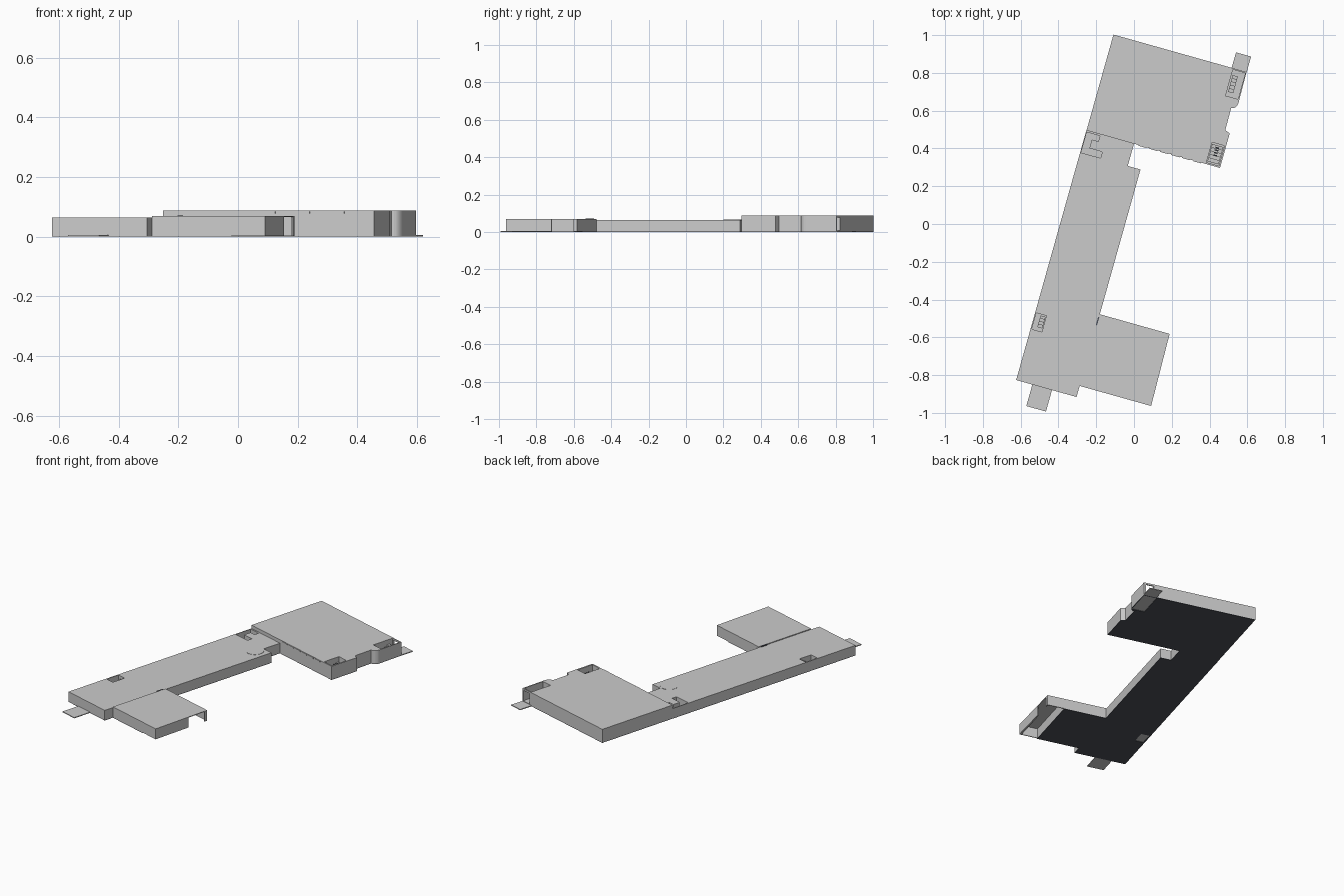
import bpy, bmesh, math
from mathutils import Matrix

if "Cube" in bpy.data.objects:
    bpy.data.objects.remove(bpy.data.objects["Cube"])

# The whole plan is turned about 15.7 degrees; parts are laid out in plan axes u, v
TURN = Matrix.Rotation(math.radians(-15.7), 4, 'Z')


def material(name, rgb):
    m = bpy.data.materials.new(name)
    m.diffuse_color = (*rgb, 1)
    m.use_nodes = True
    m.node_tree.nodes["Principled BSDF"].inputs["Base Color"].default_value = m.diffuse_color
    return m


GREY = material("pale_grey", (0.6, 0.6, 0.6))
DARK = material("dark_slate", (0.075, 0.082, 0.1))


def prism(name, outline, z0, z1, mat=GREY):
    bm = bmesh.new()
    face = bm.faces.new([bm.verts.new((u, v, z0)) for u, v in outline])
    top = bmesh.ops.extrude_face_region(bm, geom=[face])["geom"]
    bmesh.ops.translate(bm, vec=(0, 0, z1 - z0),
                        verts=[g for g in top if isinstance(g, bmesh.types.BMVert)])
    bmesh.ops.recalc_face_normals(bm, faces=bm.faces)
    bm.transform(TURN)
    me = bpy.data.meshes.new(name)
    bm.to_mesh(me)
    bm.free()
    me.materials.append(mat)
    ob = bpy.data.objects.new(name, me)
    bpy.context.collection.objects.link(ob)
    return ob


def box(name, u0, u1, v0, v1, z0, z1, mat=GREY):
    return prism(name, [(u0, v0), (u1, v0), (u1, v1), (u0, v1)], z0, z1, mat)


def cut(ob, outline, z0, z1):
    cutter = prism("cutter", outline, z0, z1)
    mod = ob.modifiers.new("cut", 'BOOLEAN')
    mod.operation, mod.solver, mod.object = 'DIFFERENCE', 'EXACT', cutter
    bpy.context.view_layer.objects.active = ob
    bpy.ops.object.modifier_apply(modifier=mod.name)
    bpy.data.objects.remove(cutter)


def rect(u0, u1, v0, v1):
    return [(u0, v0), (u1, v0), (u1, v1), (u0, v1)]


def stairs(name, u0, u1, v0, v1, height, steps):
    d = (v1 - v0) / steps
    pts_z = [height * (i + 1) / steps for i in range(steps)]
    for i, z in enumerate(pts_z):
        box(f"{name}_{i + 1}", u0, u1, v0 + i * d, v0 + (i + 1) * d, 0.006, 0.006 + z)


BASE = 0.003

# Plan outlines
round_corner = [(0.329 + 0.03 * math.cos(a), 0.766 + 0.035 * math.sin(a))
                for a in (math.radians(-90 + 15 * i) for i in range(7))]
block_plan = [(-0.376, 0.409), (0.358, 0.409), (0.358, 0.599), (0.331, 0.609),
              *round_corner, (0.356, 0.936), (-0.376, 0.936)]
long_plan = [(-0.377, -0.964), (-0.045, -0.964), (-0.045, 0.287), (-0.115, 0.287),
             (-0.115, 0.409), (-0.377, 0.409)]
wing_plan = [(-0.045, -0.903), (0.348, -0.903), (0.339, -0.509), (-0.045, -0.509)]

# Stairwell openings
west_well = rect(-0.370, -0.315, -0.682, -0.593)
link_well = [(-0.372, 0.288), (-0.265, 0.288), (-0.265, 0.322), (-0.336, 0.322),
             (-0.336, 0.370), (-0.300, 0.370), (-0.300, 0.400), (-0.372, 0.400)]
corner_well = rect(0.281, 0.349, 0.418, 0.528)
back_well = rect(0.283, 0.351, 0.785, 0.928)

# Large end block with two wells and a doorway to the back landing
block = prism("end_block", block_plan, BASE, 0.087)
cut(block, corner_well, 0.008, 0.2)
cut(block, back_well, 0.008, 0.2)
cut(block, rect(0.290, 0.345, 0.90, 0.96), 0.008, 0.076)
stairs("back_stair", 0.290, 0.318, 0.79, 0.90, 0.055, 6)
stairs("corner_stair", 0.284, 0.346, 0.425, 0.52, 0.05, 5)
for i in range(4):
    v = 0.462 + i * 0.014
    box(f"corner_rung_{i + 1}", 0.305, 0.325, v, v + 0.007, 0.056, 0.064, DARK)

# Long corridor block
corridor = prism("long_block", long_plan, BASE, 0.065)
cut(corridor, west_well, 0.008, 0.2)
cut(corridor, link_well, 0.008, 0.2)
stairs("west_stair", -0.345, -0.318, -0.68, -0.60, 0.045, 5)

# Side wing, hollow at its end with an opening in the end wall
wing = prism("side_wing", wing_plan, BASE, 0.070)
cut(wing, rect(0.230, 0.334, -0.898, -0.514), -0.1, 0.066)
cut(wing, rect(0.300, 0.400, -0.650, -0.530), -0.1, 0.066)

# Dark floor plates underneath
block_floor = prism("block_floor", block_plan, 0, BASE, DARK)
cut(block_floor, rect(0.27, 0.353, 0.75, 0.928), -0.1, 0.1)
corridor_floor = prism("corridor_floor", long_plan, 0, BASE, DARK)
cut(corridor_floor, west_well, -0.1, 0.1)
box("wing_floor", -0.045, 0.230, -0.903, -0.509, 0, BASE, DARK)

# Thin ground landings
box("front_landing", -0.288, -0.180, -1.082, -0.964, 0, 0.005)
box("back_landing", 0.274, 0.357, 0.936, 1.021, 0, 0.005)

# Flat round roof plate on the corridor
prism("round_roof_plate", [(-0.124 + 0.052 * math.cos(i * math.tau / 32),
                            0.228 + 0.052 * math.sin(i * math.tau / 32)) for i in range(32)],
      0.064, 0.0665)

# Small ledges along the front of the end block and a slot by the wing corner
for i in range(6):
    u = -0.09 + i * 0.06
    box(f"front_ledge_{i + 1}", u, u + 0.045, 0.405, 0.41, 0.078, 0.085)
box("roof_slot", -0.050, -0.043, -0.570, -0.525, 0.060, 0.0715, DARK)
